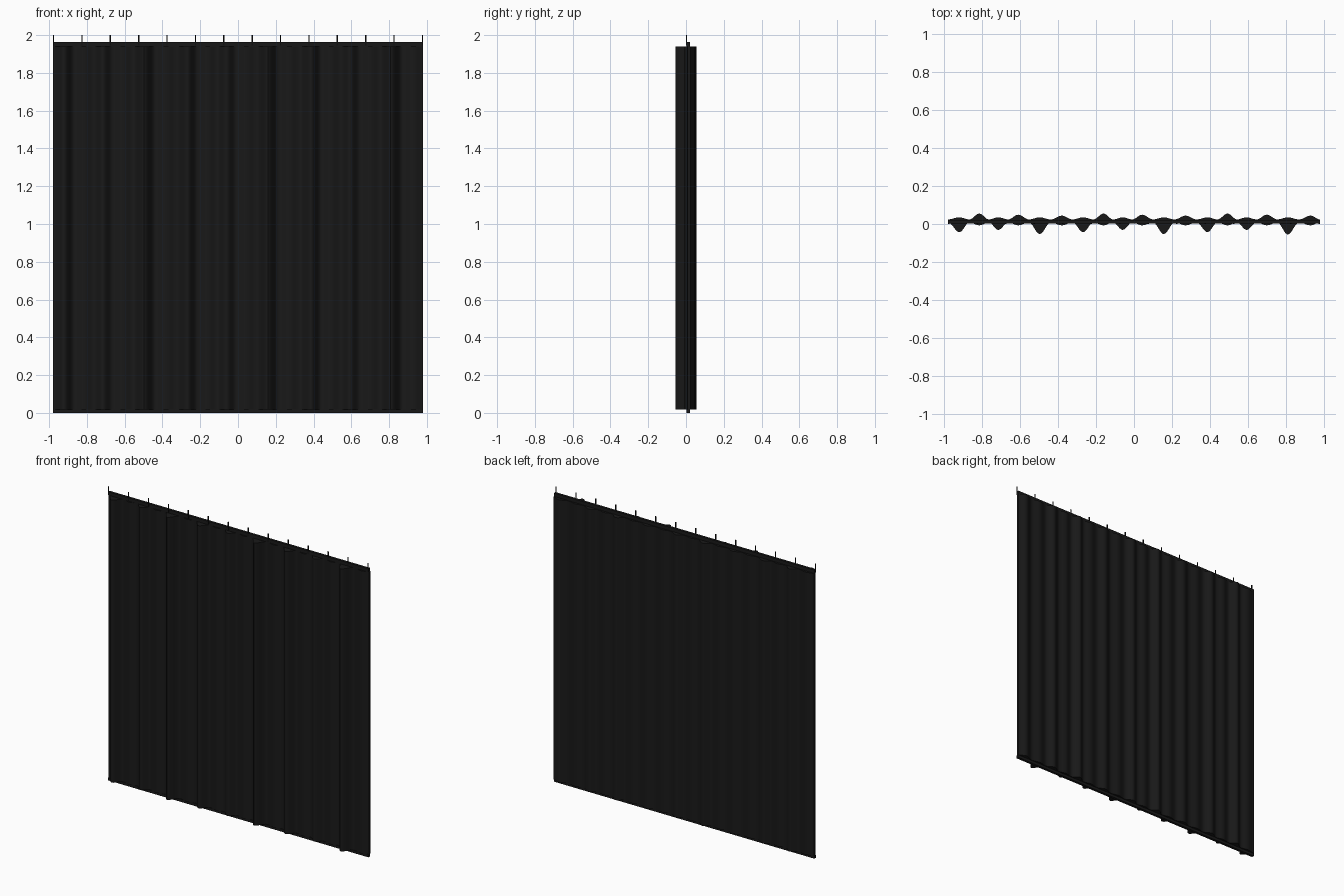
import bpy, bmesh, math

if "Cube" in bpy.data.objects:
    bpy.data.objects.remove(bpy.data.objects["Cube"])

HALF = 0.98               # half width of the drape
BOTTOM, TOP = 0.018, 1.94  # height range of the padded folds


def material(name, c):
    m = bpy.data.materials.new(name)
    m.diffuse_color = (c, c, c, 1)
    m.use_nodes = True
    m.node_tree.nodes["Principled BSDF"].inputs["Base Color"].default_value = m.diffuse_color
    return m


cloth = material("black_cloth", 0.0095)
dark = material("black_trim", 0.005)

# Fold centres as (x, y): negative y bulges to the front, positive to the back
folds = [(-0.92, -0.043), (-0.815, 0.055), (-0.715, -0.031), (-0.61, 0.049),
         (-0.497, -0.053), (-0.38, 0.044), (-0.268, -0.043), (-0.16, 0.055),
         (-0.06, -0.031), (0.043, 0.049), (0.157, -0.053), (0.272, 0.044),
         (0.387, -0.043), (0.493, 0.055), (0.593, -0.031), (0.70, 0.049),
         (0.81, -0.055), (0.93, 0.044)]

# Front and back outlines: each fold bulges strongly one way, slightly the other,
# with a narrow neck halfway to the next fold
front, back = [(-HALF, 0.008)], [(-HALF, 0.024)]
for i, (x, y) in enumerate(folds):
    front.append((x, y if y < 0 else -0.007))
    back.append((x, y if y > 0 else 0.035))
    neck = (x + folds[i + 1][0]) / 2 if i + 1 < len(folds) else HALF
    front.append((neck, 0.008))
    back.append((neck, 0.024))


def ease(points, x):
    for (x0, y0), (x1, y1) in zip(points, points[1:]):
        if x <= x1 + 1e-6:
            t = (x - x0) / (x1 - x0)
            return y0 + (y1 - y0) * (1 - math.cos(math.pi * t)) / 2
    return points[-1][1]


# Drape: closed outline extruded straight up
n = 260
xs = [-HALF + 2 * HALF * i / n for i in range(n + 1)]
outline = [(x, ease(front, x)) for x in xs] + [(x, ease(back, x)) for x in reversed(xs)]
bm = bmesh.new()
low = [bm.verts.new((x, y, BOTTOM)) for x, y in outline]
high = [bm.verts.new((x, y, TOP)) for x, y in outline]
m = len(outline)
for i in range(m):
    j = (i + 1) % m
    bm.faces.new((low[i], low[j], high[j], high[i]))
for i in range(n):        # top and bottom caps, strip by strip
    bm.faces.new((high[i], high[i + 1], high[m - 2 - i], high[m - 1 - i]))
    bm.faces.new((low[m - 1 - i], low[m - 2 - i], low[i + 1], low[i]))
me = bpy.data.meshes.new("drape")
bm.to_mesh(me)
bm.free()
me.materials.append(cloth)
drape = bpy.data.objects.new("drape", me)
bpy.context.collection.objects.link(drape)
bpy.context.view_layer.objects.active = drape
drape.select_set(True)
bpy.ops.object.shade_smooth_by_angle(angle=math.radians(35))


def box(name, lo, hi, mat):
    bpy.ops.mesh.primitive_cube_add(size=1, location=[(a + b) / 2 for a, b in zip(lo, hi)])
    o = bpy.context.object
    o.name = name
    o.scale = [b - a for a, b in zip(lo, hi)]
    o.data.materials.append(mat)


# Flat hems above and below the folds
box("top_hem", (-HALF, 0.003, TOP), (HALF, 0.02, 1.963), cloth)
box("bottom_hem", (-HALF, 0.003, 0), (HALF, 0.02, BOTTOM), cloth)

# Row of thin ties along the top hem
for i in range(14):
    x = -HALF + 0.0035 + (2 * HALF - 0.007) * i / 13
    box(f"tie_{i + 1}", (x - 0.0035, 0.001, 1.945), (x + 0.0035, 0.005, 2.0), dark)
